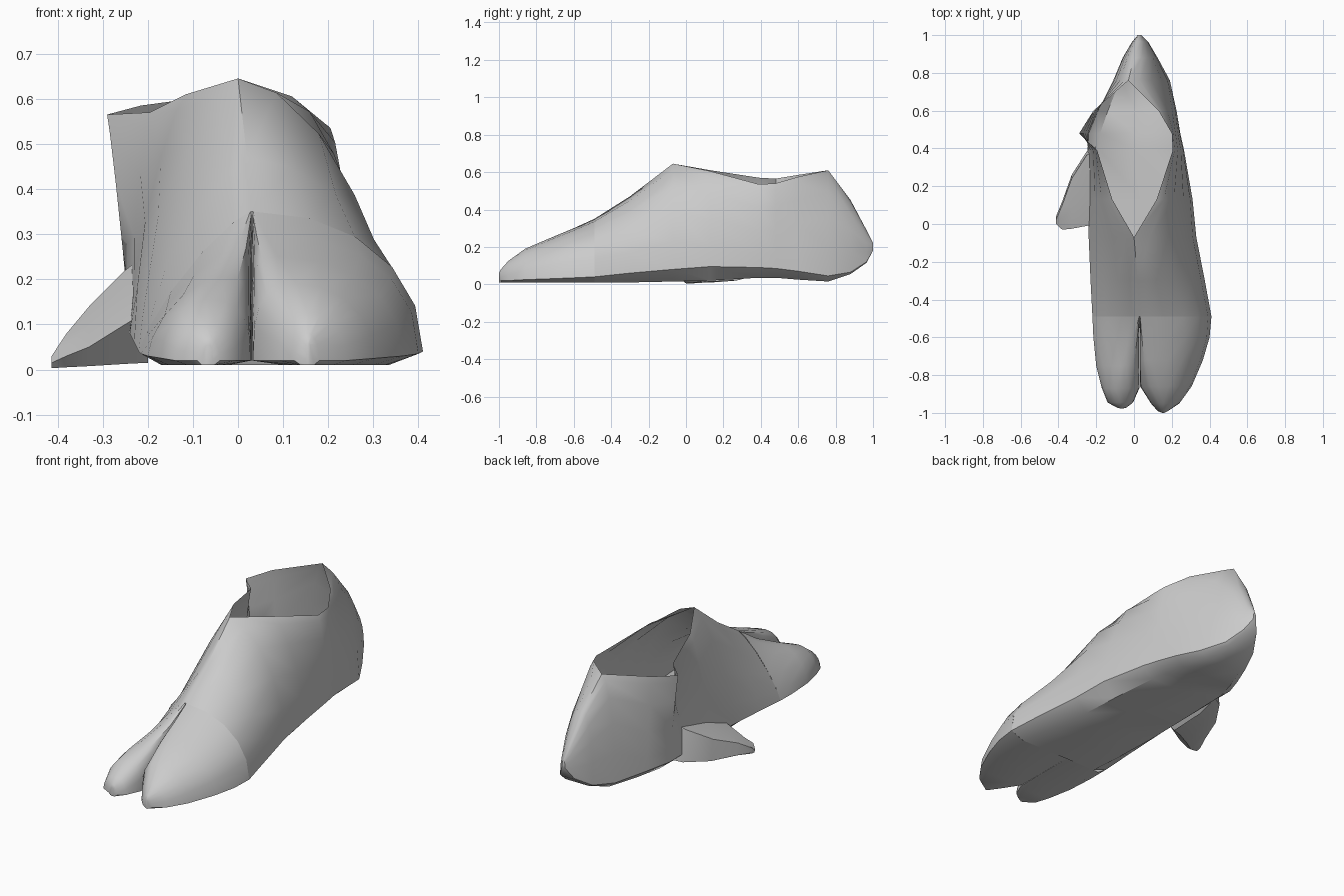
import bpy, bmesh
from math import sin, cos, pi, radians


def loft(name, rings, skip=(), cap_end=True, angle=42):
    """Skin a list of equal-length closed rings, leaving out the skipped columns."""
    bm = bmesh.new()
    vs = [[bm.verts.new(p) for p in r] for r in rings]
    n = len(rings[0])
    for a, b in zip(vs, vs[1:]):
        for i in range(n):
            if i not in skip:
                j = (i + 1) % n
                bm.faces.new((a[i], a[j], b[j], b[i]))
    if cap_end:
        bm.faces.new(vs[-1])
    bmesh.ops.remove_doubles(bm, verts=bm.verts, dist=0.002)
    bmesh.ops.recalc_face_normals(bm, faces=bm.faces)
    me = bpy.data.meshes.new(name)
    bm.to_mesh(me)
    bm.free()
    ob = bpy.data.objects.new(name, me)
    bpy.context.collection.objects.link(ob)
    bpy.ops.object.select_all(action='DESELECT')
    ob.select_set(True)
    bpy.context.view_layer.objects.active = ob
    bpy.ops.object.shade_smooth_by_angle(angle=radians(angle))
    return ob


def arc(y, xe, zb, xt, zt, p, n=5):
    """Curved side wall from the sole edge (xe, zb) up to the top (xt, zt); p = 2 is straight."""
    pts = []
    for i in range(n + 1):
        c, s = max(cos(pi / 2 * i / n), 0), sin(pi / 2 * i / n)
        pts.append((xt + (xe - xt) * c ** p, y, zb + (zt - zb) * s ** p))
    return pts


# Main foot: y, left x, right x, edge z, sole z, left rim x z, right rim x z, left and right curve
SECTIONS = [
    (-.49, -.22, .41, .04, .01, .03, .35, .03, .35, 1.6, .95),
    (-.30, -.23, .375, .06, .01, .02, .47, .02, .47, 1.6, 1.1),
    (-.07, -.24, .33, .08, .015, 0, .645, 0, .645, 1.45, 1.15),
    (.13, -.24, .31, .095, .02, -.115, .61, .12, .605, 1.5, 1.35),
    (.39, -.245, .265, .09, .035, -.195, .57, .205, .535, 1.6, 1.5),
    (.48, -.24, .245, .085, .035, -.29, .565, .20, .54, 1.8, 1.5),
    (.60, -.19, .225, .07, .025, -.215, .585, .13, .575, 1.7, 1.3),
    (.76, -.11, .19, .045, .015, -.03, .61, -.03, .61, 1.1, 1.1),
    (.88, -.06, .125, .065, .055, .0, .45, .0, .45, 1.0, 1.0),
    (.965, -.01, .075, .12, .115, .02, .29, .02, .29, 1.0, 1.0),
    (1.0, .02, .04, .18, .18, .03, .22, .03, .22, 1.0, 1.0),
]
rings = []
for y, xl, xr, zb, zs, lx, lz, rx, rz, pl, pr in SECTIONS:
    mid, half = (xl + xr) / 2, (xr - xl) / 2
    rings.append(arc(y, xl, zb, lx, lz, pl) + arc(y, xr, zb, rx, rz, pr)[::-1]
                 + [(mid + half * k, y, zs) for k in (.75, 0, -.75)])
loft("foot_shell", rings, skip=(5,))


# Toes: y, outer x, crest x, inner x, edge z, crest z, outer and inner curve
def toe(name, table):
    rings = []
    for y, xo, xc, xi, zb, zt, po, pin in table:
        low = min(.01, zb)
        rings.append(arc(y, xo, zb, xc, zt, po) + arc(y, xi, .02, xc, zt, pin)[::-1][1:]
                     + [(xi * .75 + xo * .25, y, low), (xi * .2 + xo * .8, y, low)])
    loft(name, rings)


toe("right_toe", [
    (-.49, .41, .035, .031, .04, .35, .95, .4),
    (-.60, .40, .06, .031, .035, .30, .9, .4),
    (-.72, .365, .09, .031, .03, .25, .95, .4),
    (-.86, .305, .13, .033, .025, .19, 1.0, .7),
    (-.95, .24, .155, .09, .02, .125, 1.0, .9),
    (-.99, .18, .155, .125, .02, .08, 1.0, 1.0),
    (-1.0, .16, .155, .15, .05, .06, 1.0, 1.0),
])
toe("left_toe", [
    (-.49, -.22, .027, .031, .04, .35, 1.6, .4),
    (-.60, -.215, -.0, .03, .035, .275, 1.5, .45),
    (-.75, -.20, -.04, .03, .03, .205, 1.25, .5),
    (-.87, -.17, -.07, .028, .025, .155, 1.05, .7),
    (-.945, -.14, -.07, -.005, .02, .10, 1.0, .9),
    (-.972, -.09, -.065, -.04, .02, .07, 1.0, 1.0),
    (-.976, -.075, -.065, -.055, .04, .055, 1.0, 1.0),
])

# Side toe: x, front y, back y, ridge z, front edge z, back edge z
rings = []
for x, y0, y1, zt, zf, ze in [
    (-.20, .0, .41, .26, .13, .06),
    (-.25, -.01, .385, .22, .10, .05),
    (-.33, -.025, .26, .14, .05, .03),
    (-.38, -.03, .12, .08, .03, .02),
    (-.413, .0, .04, .03, .015, .012),
]:
    rings.append([(x, y0, zf), (x, y0 * .6 + y1 * .4, zf + (zt - zf) * .5), (x, y1 - .02, zt),
                  (x, y1, ze), (x, y1 * .7 + y0 * .3, ze * .4), (x, y0 * .8 + y1 * .2, ze * .25)])
loft("side_toe", rings)
